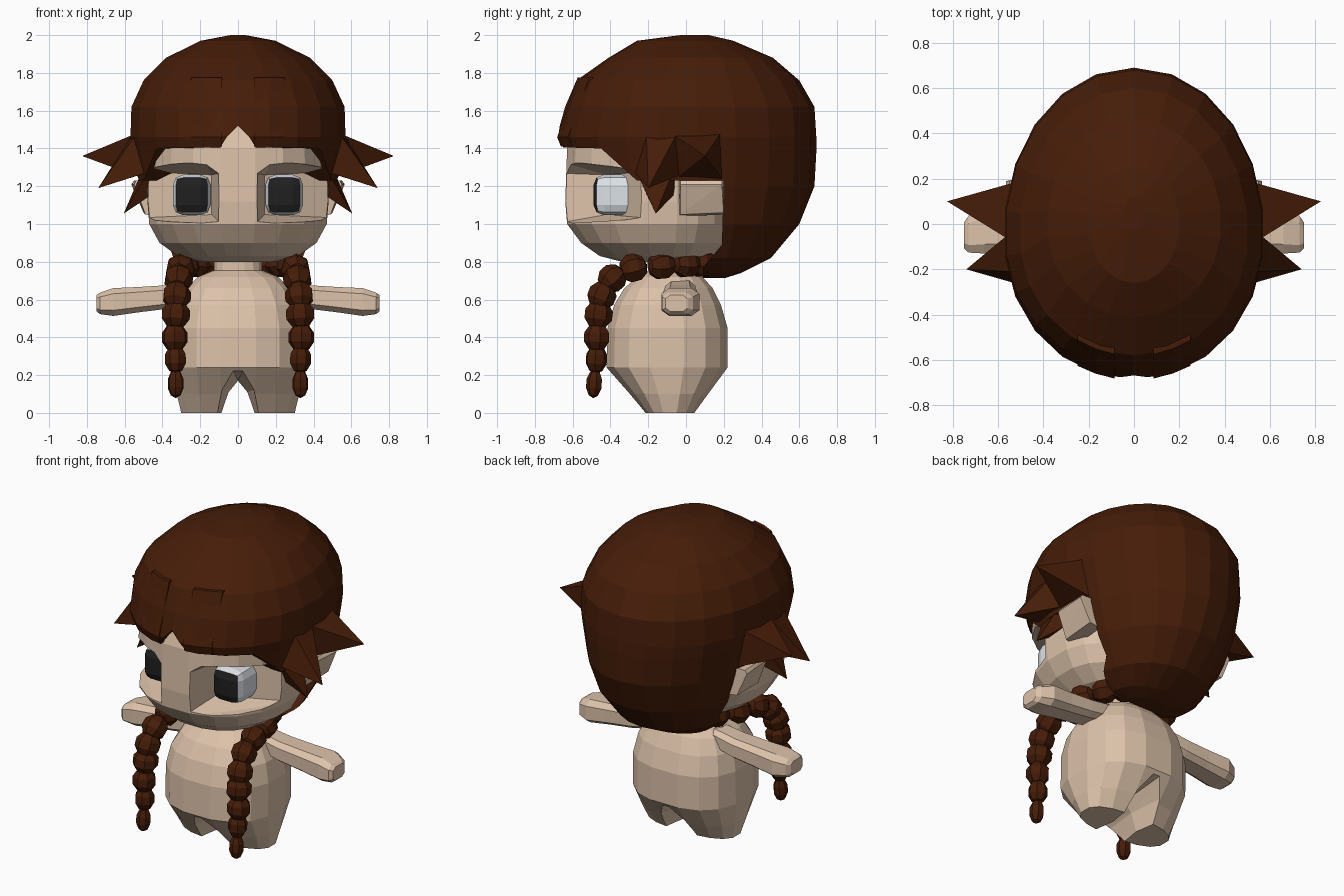
import bpy, bmesh, math
from mathutils import Vector

if "Cube" in bpy.data.objects:
    bpy.data.objects.remove(bpy.data.objects["Cube"])


def material(name, rgb):
    m = bpy.data.materials.new(name)
    m.diffuse_color = (*rgb, 1)
    m.use_nodes = True
    m.node_tree.nodes["Principled BSDF"].inputs["Base Color"].default_value = m.diffuse_color
    return m


SKIN = material("skin", (0.72, 0.54, 0.40))
HAIR = material("brown hair", (0.061, 0.012, 0.0025))
BLACK = material("eye black", (0.014, 0.014, 0.015))
WHITE = material("eye white", (0.72, 0.76, 0.80))


def finish(name, bm, *mats):
    bmesh.ops.recalc_face_normals(bm, faces=bm.faces)
    me = bpy.data.meshes.new(name)
    bm.to_mesh(me)
    bm.free()
    ob = bpy.data.objects.new(name, me)
    bpy.context.collection.objects.link(ob)
    for m in mats:
        me.materials.append(m)
    return ob


def loft(name, rings, mat):
    bm = bmesh.new()
    loops = [[bm.verts.new(p) for p in r] for r in rings]
    n = len(loops[0])
    for a, b in zip(loops, loops[1:]):
        for i in range(n):
            j = (i + 1) % n
            bm.faces.new((a[i], a[j], b[j], b[i]))
    bm.faces.new(loops[0])
    bm.faces.new(loops[-1])
    return finish(name, bm, mat)


def curve(n, power, phase=0.0):
    """Superellipse unit outline."""
    out = []
    for i in range(n):
        a = math.tau * (i + phase) / n
        c, s = math.cos(a), math.sin(a)
        out.append((math.copysign(abs(c) ** (2 / power), c),
                    math.copysign(abs(s) ** (2 / power), s)))
    return out


def ring(z, rx, yf, yb, n=16, power=2.5, cy=None):
    cy = (yf + yb) / 2 if cy is None else cy
    return [(rx * c, cy + s * ((yb - cy) if s > 0 else (cy - yf)), z)
            for c, s in curve(n, power, 0.5)]


def hull(name, pts, *mats):
    bm = bmesh.new()
    for p in pts:
        bm.verts.new(p)
    bmesh.ops.convex_hull(bm, input=bm.verts)
    bmesh.ops.delete(bm, geom=[v for v in bm.verts if not v.link_faces], context='VERTS')
    return finish(name, bm, *mats)


def prism_x(name, poly, half):
    """Side profile (y, z) extruded along x."""
    return loft(name, [[(x, y, z) for y, z in poly] for x in (-half, half)], HAIR)


def carve(ob, cutter):
    mod = ob.modifiers.new("cut", 'BOOLEAN')
    mod.operation, mod.object, mod.solver = 'DIFFERENCE', cutter, 'EXACT'
    bpy.context.view_layer.update()
    dg = bpy.context.evaluated_depsgraph_get()
    me = bpy.data.meshes.new_from_object(ob.evaluated_get(dg))
    ob.modifiers.clear()
    ob.data = me
    bpy.data.objects.remove(cutter)


# Torso with neck; two flared wedges part the legs
body = loft("body", [ring(*r) for r in (
    (0, 0.305, -0.22, 0.05), (0.10, 0.33, -0.30, 0.12), (0.24, 0.35, -0.425, 0.225),
    (0.45, 0.35, -0.42, 0.225), (0.57, 0.325, -0.385, 0.19), (0.66, 0.275, -0.33, 0.145),
    (0.72, 0.215, -0.26, 0.09), (0.755, 0.13, -0.2, 0.04), (0.90, 0.125, -0.2, 0.04))], SKIN)
for y_end in (-0.48, 0.30):
    carve(body, hull("crotch_cutter", [(k * x, y, z) for k in (-1, 1) for x, y, z in (
        (0.095, -0.085, -0.02), (0.05, -0.085, 0.11), (0, -0.085, 0.17),
        (0.15, y_end, -0.02), (0.11, y_end, 0.13), (0.03, y_end, 0.235))], SKIN))

# Head with carved eye sockets
head = loft("head", [ring(*r, n=20, power=2.25, cy=-0.12) for r in (
    (0.80, 0.20, -0.34, 0.02), (0.83, 0.32, -0.46, 0.15), (0.90, 0.42, -0.56, 0.21),
    (1.0, 0.475, -0.635, 0.25), (1.12, 0.485, -0.645, 0.25), (1.40, 0.48, -0.635, 0.22),
    (1.56, 0.42, -0.58, 0.20), (1.66, 0.25, -0.42, 0.10))], SKIN)
for s in (-1, 1):
    front = [(s * x, -0.70, z) for x, z in ((0.09, 1.0), (0.09, 1.27), (0.18, 1.34), (0.56, 1.34), (0.56, 1.0))]
    back = [(s * x, y, z) for x, y in ((0.14, -0.42), (0.33, -0.34)) for z in (1.05, 1.26)]
    outer = [(s * 0.56, -0.19, z) for z in (1.03, 1.28)]
    carve(head, hull("socket_cutter", front + back + outer, SKIN))

# Hair cap, trimmed by the hairline seen from the side and a notch in the fringe
CY = -0.05
hair = loft("hair_cap", [ring(z, rx, yf, yb, 22, 2.05, cy) for z, rx, yf, yb, cy in (
    (0.715, 0.14, 0.02, 0.21, 0.1), (0.74, 0.24, 0.0, 0.29, 0.1), (0.82, 0.35, -0.1, 0.45, 0.05),
    (1.0, 0.46, -0.4, 0.60, 0), (1.2, 0.525, -0.6, 0.68, CY), (1.38, 0.56, -0.655, 0.69, CY),
    (1.46, 0.575, -0.685, 0.69, CY), (1.62, 0.57, -0.64, 0.68, CY), (1.76, 0.505, -0.58, 0.60, CY),
    (1.88, 0.385, -0.41, 0.46, 0), (1.97, 0.20, -0.26, 0.25, 0), (2.0, 0.04, -0.03, 0.12, 0.04))], HAIR)
carve(hair, prism_x("hairline_cutter", [
    (-1, 1.415), (-0.45, 1.40), (-0.26, 1.23), (0.2, 1.23), (0.19, 0.89),
    (0.09, 0.77), (0.09, 0.5), (-1, 0.5)], 1))
carve(hair, hull("notch_cutter", [(x, y, z) for y in (-1, -0.5)
      for x, z in ((-0.11, 1.38), (-0.06, 1.46), (0, 1.52), (0.06, 1.46), (0.11, 1.38))], HAIR))


def on_hair(x, rx, yf, z, off):
    return (x, CY - (CY - yf + off) * math.sqrt(1 - (x / rx) ** 2), z)


for s, side in ((-1, "left"), (1, "right")):
    # Flat fringe locks lying on the cap
    hull(f"fringe_lock_{side}", [on_hair(s * x, rx, yf, z, off)
         for x in (0.085, 0.17, 0.25) for off in (0.004, -0.03)
         for rx, yf, z in ((0.505, -0.578, 1.775), (0.575, -0.685, 1.46), (0.57, -0.665, 1.41))], HAIR)

    # Pointed tufts at the temples
    tufts = {
        "back": ([(0.55, -0.07, 1.475), (0.54, 0.18, 1.475), (0.5, 0.19, 1.24), (0.5, -0.05, 1.24)], (0.825, 0.10, 1.36)),
        "front": ([(0.54, -0.21, 1.475), (0.56, -0.05, 1.475), (0.52, -0.03, 1.26), (0.46, -0.28, 1.28)], (0.74, -0.20, 1.19)),
        "low": ([(0.45, -0.28, 1.32), (0.5, -0.06, 1.30), (0.47, -0.06, 1.16), (0.45, -0.21, 1.16)], (0.605, -0.16, 1.055)),
    }
    for kind, (base, tip) in tufts.items():
        hull(f"{kind}_tuft_{side}", [(s * x, y, z) for x, y, z in base + [tip]], HAIR)

    # Ear
    hull(f"ear_{side}", [(s * x, y, z) for x, y, z in (
        (0.42, -0.04, 1.04), (0.42, 0.2, 1.05), (0.42, -0.04, 1.23), (0.42, 0.19, 1.23),
        (0.49, -0.03, 1.05), (0.50, 0.2, 1.06), (0.55, -0.03, 1.21), (0.565, 0.19, 1.21),
        (0.54, -0.03, 1.23), (0.55, 0.19, 1.23))], SKIN)

    # Arm with blunt hand
    loft(f"arm_{side}", [[(s * x, cy + ry * c, cz + rz * d) for c, d in curve(8, 3.4, 0.5)]
         for x, cy, cz, ry, rz in (
            (0.20, -0.03, 0.645, 0.08, 0.06), (0.36, -0.03, 0.615, 0.09, 0.065),
            (0.52, -0.03, 0.60, 0.095, 0.07), (0.66, -0.03, 0.587, 0.105, 0.077),
            (0.73, -0.045, 0.58, 0.085, 0.06), (0.75, -0.05, 0.58, 0.06, 0.045))], SKIN)

    # Eye: rounded block, black in front and white at the sides
    bm = bmesh.new()
    bmesh.ops.create_cube(bm, size=1)
    for v in bm.verts:
        v.co = Vector((s * 0.245 + v.co.x * 0.20, -0.37 + v.co.y * 0.24, 1.154 + v.co.z * 0.215))
    bmesh.ops.bevel(bm, geom=bm.edges[:], offset=0.055, segments=2, profile=0.5, affect='EDGES')
    bm.normal_update()
    for f in bm.faces:
        f.material_index = 1 if f.normal.y < -0.6 else 0
    finish(f"eye_{side}", bm, WHITE, BLACK)

    # Braid of knots, from the nape over the shoulder
    knots = [(0.15, 0.09, 0.79), (0.22, 0.0, 0.79), (0.28, -0.13, 0.78),
             (0.305, -0.28, 0.765), (0.315, -0.39, 0.71), (0.325, -0.445, 0.62), (0.33, -0.465, 0.52),
             (0.335, -0.47, 0.40), (0.33, -0.475, 0.285), (0.33, -0.485, 0.155)]
    bm = bmesh.new()
    last = len(knots) - 1
    for i, p in enumerate(knots):
        p = Vector((s * p[0], *p[1:]))
        a, b = knots[max(i - 1, 0)], knots[min(i + 1, last)]
        d = Vector((s * (b[0] - a[0]), b[1] - a[1], b[2] - a[2]))
        wide = (0.06, 0.045)[i - last + 1] if i >= last - 1 else 0.08 if i < last - 2 else 0.073
        rot = d.to_track_quat('Z', 'Y').to_matrix().to_4x4()
        for v in bmesh.ops.create_uvsphere(bm, u_segments=7, v_segments=5, radius=1)["verts"]:
            v.co = p + rot @ Vector((v.co.x * wide, v.co.y * wide, v.co.z * 0.077))
    finish(f"braid_{side}", bm, HAIR)
